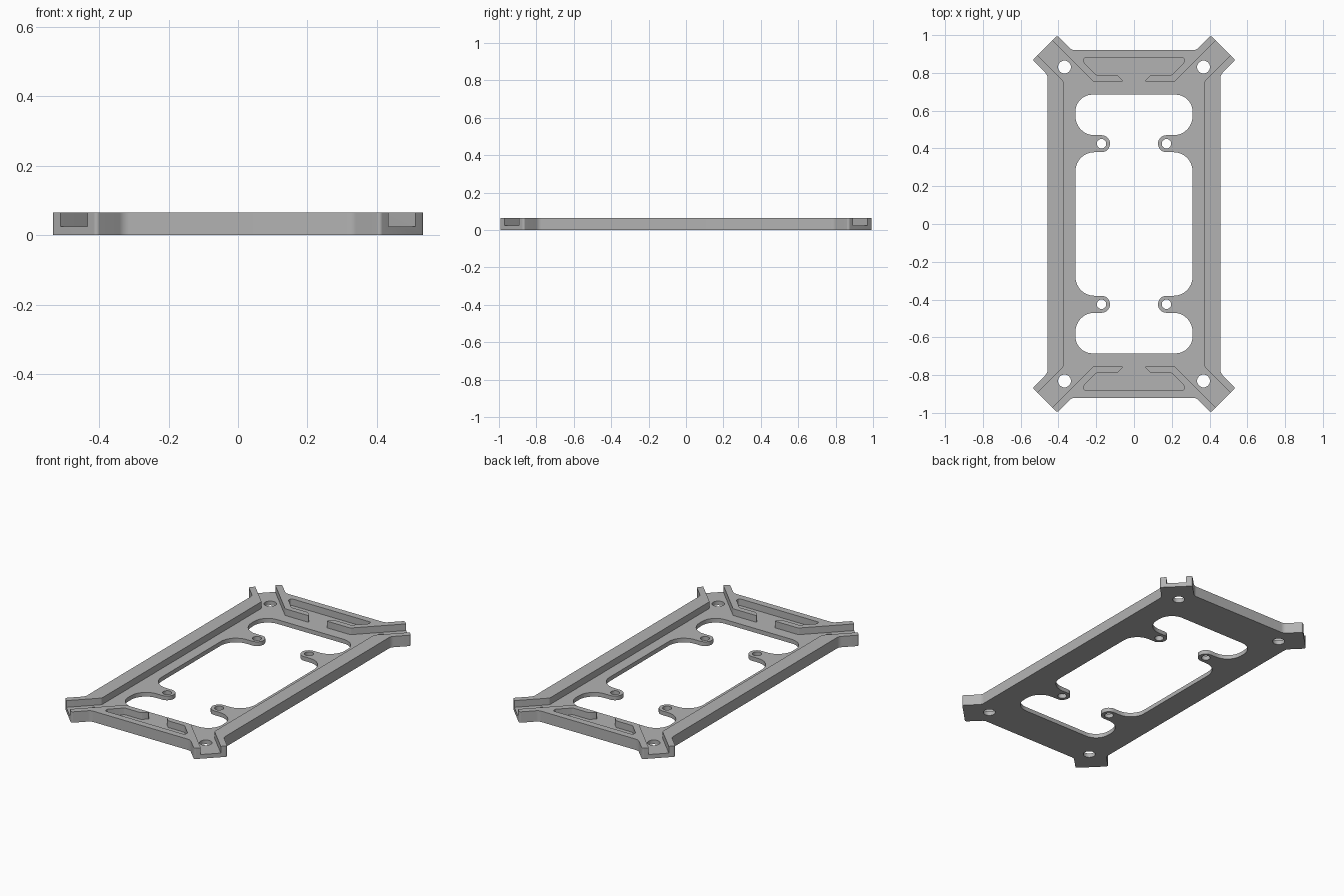
import bpy, bmesh, math
from mathutils import Vector

HEIGHT, FLOOR = 0.065, 0.025

if "Cube" in bpy.data.objects:
    bpy.data.objects.remove(bpy.data.objects["Cube"], do_unlink=True)

grey = bpy.data.materials.new("plain grey")
grey.use_nodes = True
grey.diffuse_color = (0.45, 0.45, 0.45, 1)
grey.node_tree.nodes["Principled BSDF"].inputs["Base Color"].default_value = (0.45, 0.45, 0.45, 1)


def mirror_quarter(quarter):
    """Repeat an (x, y, radius) path over all four quadrants as one closed loop."""
    half = quarter + [(-x, y, r) for x, y, r in reversed(quarter)]
    return half + [(-x, -y, r) for x, y, r in half]


def fillet(corners, steps=8):
    """Turn (x, y, radius) corners into a loop with rounded corners."""
    loop = []
    for i, (x, y, r) in enumerate(corners):
        p = Vector((x, y))
        if r == 0:
            loop.append(p)
            continue
        a = (Vector(corners[i - 1][:2]) - p).normalized()
        b = (Vector(corners[(i + 1) % len(corners)][:2]) - p).normalized()
        half = a.angle(b) / 2
        centre = p + (a + b).normalized() * (r / math.sin(half))
        start = p + a * (r / math.tan(half)) - centre
        end = p + b * (r / math.tan(half)) - centre
        turn = math.atan2(start.x * end.y - start.y * end.x, start.dot(end))
        for k in range(steps + 1):
            t = turn * k / steps
            loop.append(centre + Vector((start.x * math.cos(t) - start.y * math.sin(t),
                                         start.x * math.sin(t) + start.y * math.cos(t))))
    return loop


def circle(x, y, r, n=32):
    return [Vector((x + r * math.cos(math.tau * k / n), y + r * math.sin(math.tau * k / n)))
            for k in range(n)]


def slab(name, loops, z0, z1):
    """Fill the loops (inner loops become holes) and extrude them from z0 to z1."""
    bm = bmesh.new()
    for loop in loops:
        vs = [bm.verts.new((p.x, p.y, z0)) for p in loop]
        for i, v in enumerate(vs):
            bm.edges.new((vs[i - 1], v))
    bmesh.ops.triangle_fill(bm, edges=bm.edges[:], use_beauty=True, normal=(0, 0, 1))
    out = bmesh.ops.extrude_face_region(bm, geom=bm.faces[:])
    top = [g for g in out["geom"] if isinstance(g, bmesh.types.BMVert)]
    bmesh.ops.translate(bm, verts=top, vec=(0, 0, z1 - z0))
    bmesh.ops.recalc_face_normals(bm, faces=bm.faces[:])
    bmesh.ops.dissolve_limit(bm, angle_limit=0.001, verts=bm.verts[:], edges=bm.edges[:])
    mesh = bpy.data.meshes.new(name)
    bm.to_mesh(mesh)
    bm.free()
    mesh.materials.append(grey)
    obj = bpy.data.objects.new(name, mesh)
    bpy.context.collection.objects.link(obj)
    return obj


# Outer outline with four diagonal corner arms
outline = mirror_quarter([
    (0.458, 0.789, 0.04), (0.537, 0.868, 0.012),
    (0.407, 0.998, 0.012), (0.329, 0.92, 0.04)])

# Central opening, which leaves four rounded mounting tabs
opening = mirror_quarter([
    (0.31, 0.38, 0.1), (0.127, 0.38, 0.0449), (0.127, 0.47, 0.0449),
    (0.31, 0.47, 0.1), (0.31, 0.685, 0.09)])

# Screw holes in the corners and in the tabs
holes = [circle(sx * x, sy * y, r)
         for x, y, r in ((0.368, 0.831, 0.034), (0.172, 0.425, 0.025))
         for sx in (-1, 1) for sy in (-1, 1)]

frame = slab("frame_plate", [fillet(outline), fillet(opening)] + holes, 0, HEIGHT)

# Recess between the side rails, out through the arms and around the end hooks
recess = mirror_quarter([
    (0.373, 0.755, 0.02), (0.573, 0.955, 0), (0.493, 1.031, 0),
    (0.216, 0.754, 0.015), (0.055, 0.754, 0.004), (0.089, 0.788, 0.01),
    (0.198, 0.788, 0.015), (0.265, 0.855, 0.01), (0.265, 0.88, 0.01)])
cutter = slab("recess_cutter", [fillet(recess, 4)], FLOOR, HEIGHT + 0.1)

cut = frame.modifiers.new("recess", "BOOLEAN")
cut.operation = "DIFFERENCE"
cut.solver = "EXACT"
cut.object = cutter

# Apply the cut, then smooth the rounded walls
bpy.context.view_layer.objects.active = frame
frame.select_set(True)
bpy.ops.object.modifier_apply(modifier=cut.name)
bpy.data.objects.remove(cutter, do_unlink=True)
bpy.ops.object.shade_smooth_by_angle(angle=math.radians(30))
